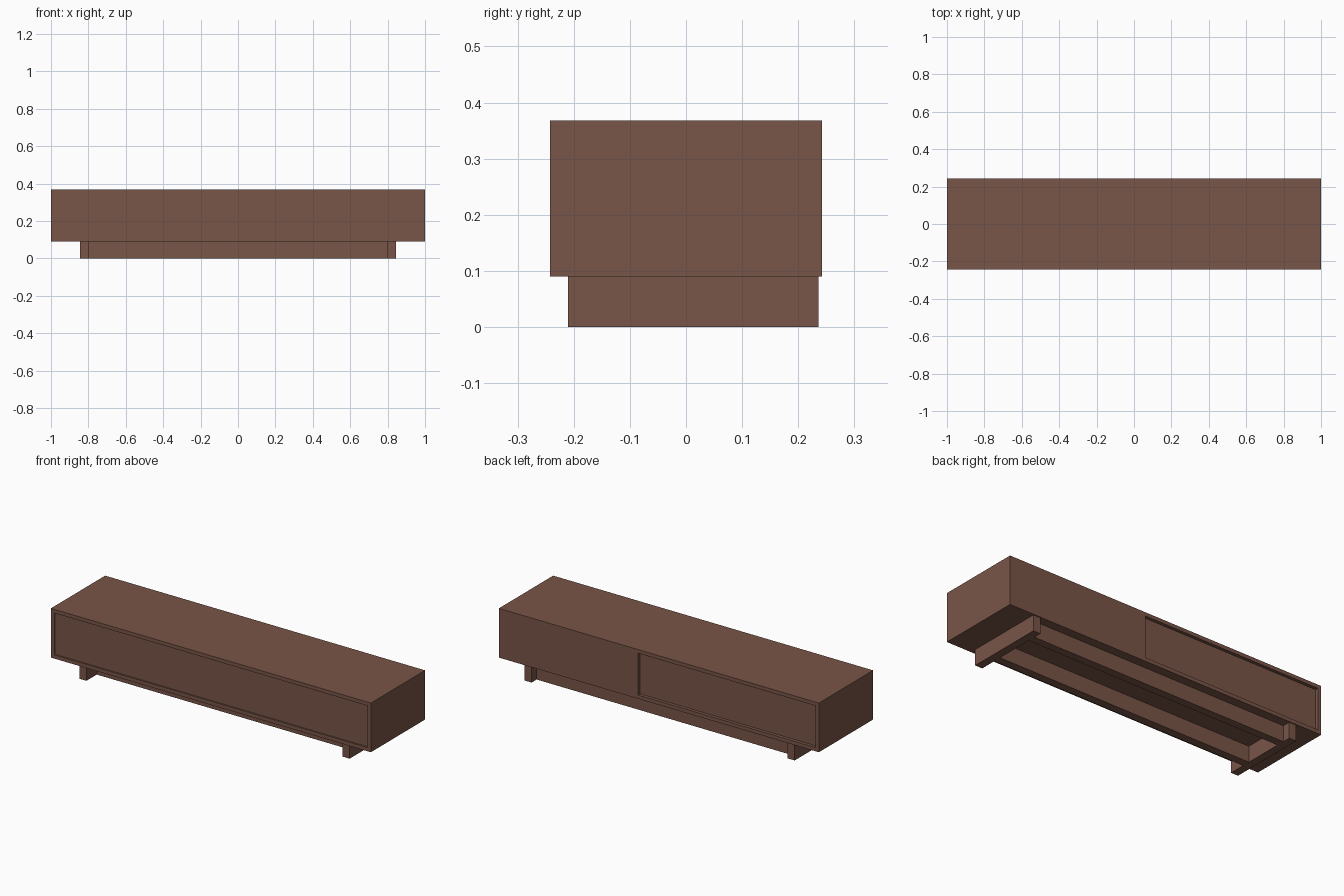
import bpy

if "Cube" in bpy.data.objects:
    bpy.data.objects.remove(bpy.data.objects["Cube"])

# One brown wood finish for everything
wood = bpy.data.materials.new("brown_wood")
wood.diffuse_color = (0.191, 0.091, 0.065, 1)
wood.use_nodes = True
wood.node_tree.nodes["Principled BSDF"].inputs["Base Color"].default_value = wood.diffuse_color


def board(name, x, y, z):
    """Box spanning the given (min, max) ranges."""
    bpy.ops.mesh.primitive_cube_add(size=1, location=[sum(r) / 2 for r in (x, y, z)])
    ob = bpy.context.object
    ob.name = name
    ob.scale = [r[1] - r[0] for r in (x, y, z)]
    bpy.ops.object.transform_apply(location=False, rotation=False, scale=True)
    ob.data.materials.append(wood)
    return ob


T = 0.021                  # board thickness
D = 0.242                  # half depth of the cabinet
Z0, Z1 = 0.09, 0.368       # cabinet bottom and top
inner_x = 1 - T
inner_z = (Z0 + T, Z1 - T)
split = 0.13               # where the back panels meet

# Cabinet shell
board("top_board", (-1, 1), (-D, D), (Z1 - T, Z1))
board("bottom_board", (-1, 1), (-D, D), (Z0, Z0 + T))
for side, a, b in (("left", -1, -inner_x), ("right", inner_x, 1)):
    board(side + "_side_board", (a, b), (-D, D), inner_z)

# Front panel, set slightly back inside the frame
board("front_panel", (-inner_x, inner_x), (-D + 0.008, -D + 0.03), inner_z)

# Back: one flush panel and one recessed panel
board("back_panel_flush", (split, inner_x), (D - 0.04, D), inner_z)
board("back_panel_recessed", (-inner_x, split), (D - 0.04, D - 0.018), inner_z)

# Sled legs running front to back
for side, a, b in (("left", -0.845, -0.8), ("right", 0.8, 0.845)):
    board(side + "_leg", (a, b), (-0.21, 0.236), (0, Z0))

# Long rails joining the legs
board("front_rail", (-0.8, 0.8), (-0.118, -0.073), (0, Z0))
board("back_rail", (-0.8, 0.8), (0.146, 0.191), (0, Z0))
